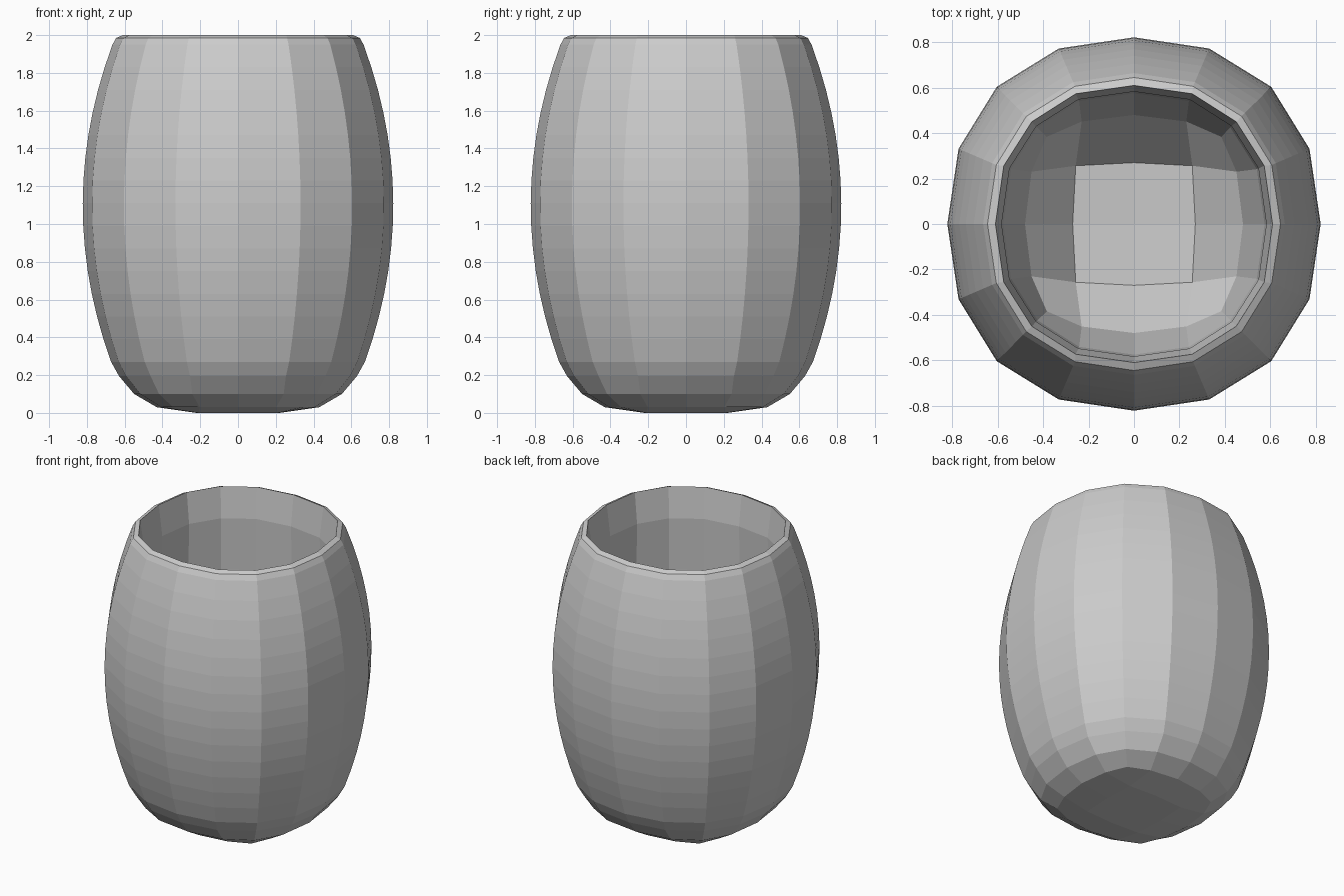
import bpy, bmesh

if "Cube" in bpy.data.objects:
    bpy.data.objects.remove(bpy.data.objects["Cube"])

# Perimeter walk of a 4x4 grid: sixteen columns, starting on +x
WALK = ([(2, j) for j in (0, 1, 2)] + [(i, 2) for i in (1, 0, -1, -2)]
        + [(-2, j) for j in (1, 0, -1, -2)] + [(i, -2) for i in (-1, 0, 1, 2)] + [(2, -1)])

bm = bmesh.new()


def ring(r, z, side=0.403, corner=0.735):
    """Sixteen-point rounded-square ring; r is the radius on the axes."""
    k = {0: 0.0, 1: side}
    verts = []
    for i, j in WALK:
        if abs(i) == 2 and abs(j) == 2:
            x, y = i / 2 * corner, j / 2 * corner
        elif abs(i) == 2:
            x, y = i / 2 * (0.94 if j else 1), j * k[abs(j)]
        else:
            x, y = i * k[abs(i)], j / 2 * (0.94 if i else 1)
        verts.append(bm.verts.new((x * r, y * r, z)))
    return verts


def cap(edge, r, z_ring, z_mid, flip):
    """Fill a ring with a 4x4 grid of quads."""
    grid = dict(zip(WALK, edge))
    for i in (-1, 0, 1):
        for j in (-1, 0, 1):
            s = 0.95 if i and j else 1
            z = z_ring if i or j else z_mid
            grid[i, j] = bm.verts.new((i * r * s, j * r * s, z))
    for i in range(-2, 2):
        for j in range(-2, 2):
            q = [grid[i, j], grid[i + 1, j], grid[i + 1, j + 1], grid[i, j + 1]]
            bm.faces.new(q[::-1] if flip else q)


# Rounded base, then bulging outer wall
rings = [ring(0.43, 0.03, 0.47, 0.80), ring(0.55, 0.10, 0.44, 0.76), ring(0.63, 0.195)]
for n in range(15):
    z = 0.27 + n * 0.12
    rings.append(ring(0.822 - 0.218 * (z - 1.1) ** 2, z))

# Thin rim
rings += [ring(0.645, 1.985), ring(0.61, 2.0, 0.42, 0.738)]

# Inner wall: narrows below the rim, runs almost straight, tucks in to the floor
for r, z in ((0.583, 1.79), (0.592, 1.43), (0.592, 1.08), (0.575, 0.76)):
    rings.append(ring(r, z, 0.42, 0.738))
rings.append(ring(0.48, 0.40, 0.48, 0.80))

for a, b in zip(rings, rings[1:]):
    for n in range(16):
        m = (n + 1) % 16
        bm.faces.new((a[n], a[m], b[m], b[n]))

cap(rings[0], 0.22, 0.0, 0.0, True)
cap(rings[-1], 0.27, 0.15, 0.13, False)
bmesh.ops.recalc_face_normals(bm, faces=bm.faces)

mesh = bpy.data.meshes.new("barrel_cup")
bm.to_mesh(mesh)
bm.free()
bpy.context.collection.objects.link(bpy.data.objects.new("barrel_cup", mesh))
